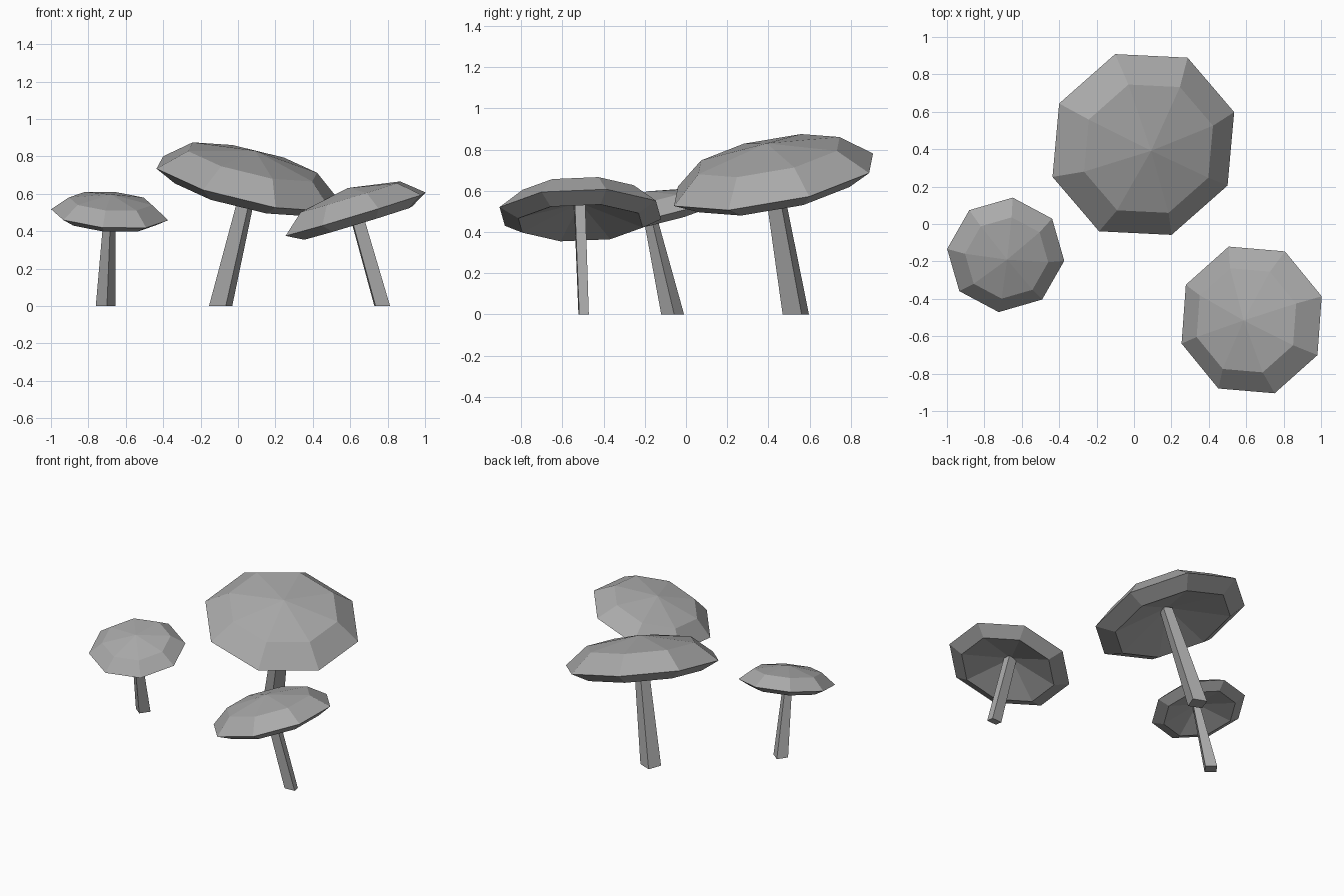
import bpy, bmesh
from math import cos, sin, radians
from mathutils import Vector

if "Cube" in bpy.data.objects:
    bpy.data.objects.remove(bpy.data.objects["Cube"])

grey = bpy.data.materials.new("dark_grey")
grey.diffuse_color = (0.4, 0.4, 0.4, 1)
grey.use_nodes = True
grey.node_tree.nodes["Principled BSDF"].inputs["Base Color"].default_value = grey.diffuse_color


def make_object(name, bm):
    bmesh.ops.recalc_face_normals(bm, faces=bm.faces[:])
    mesh = bpy.data.meshes.new(name)
    bm.to_mesh(mesh)
    bm.free()
    mesh.materials.append(grey)
    obj = bpy.data.objects.new(name, mesh)
    bpy.context.collection.objects.link(obj)
    return obj


def bridge(bm, a, b):
    n = len(a)
    for i in range(n):
        bm.faces.new((a[i], a[(i + 1) % n], b[(i + 1) % n], b[i]))


def fan(bm, ring, tip):
    for i in range(len(ring)):
        bm.faces.new((ring[i], ring[(i + 1) % len(ring)], tip))


# Eight-sided tilted cap: domed top, outer rim, hollow underside
def cap(name, centre, normal, radius, phase):
    bm = bmesh.new()
    centre = Vector(centre)
    rot = Vector((0, 0, 1)).rotation_difference(Vector(normal))

    def point(r, h, ang=0):
        p = Vector((r * cos(ang), r * sin(ang), h)) * radius
        return bm.verts.new(centre + rot @ p)

    profile = [(0.71, 0.235), (1.0, 0.0), (0.77, -0.12)]
    rings = [[point(r, h, radians(phase + 45 * i)) for i in range(8)]
             for r, h in profile]
    fan(bm, rings[0], point(0, 0.355))
    bridge(bm, rings[0], rings[1])
    bridge(bm, rings[1], rings[2])
    fan(bm, rings[2], point(0, 0.125))
    return make_object(name, bm)


# Four-sided tapered stem leaning from the ground into the cap
def stem(name, base, top, base_size, top_size, phase):
    bm = bmesh.new()
    rings = []
    for c, (sx, sy) in ((base, base_size), (top, top_size)):
        angs = [radians(phase + 90 * i) for i in range(4)]
        rings.append([bm.verts.new((c[0] + sx * cos(a), c[1] + sy * sin(a), c[2]))
                      for a in angs])
    bridge(bm, *rings)
    for ring in rings:
        bm.faces.new(ring)
    return make_object(name, bm)


# Large mushroom at the back
cap("large_cap", (0.05, 0.425, 0.653), (0.235, -0.19, 1), 0.522, 18.5)
stem("large_stem", (-0.093, 0.533, 0), (0.074, 0.413, 0.70),
     (0.068, 0.070), (0.045, 0.046), 24)

# Medium mushroom at the front right
cap("medium_cap", (0.629, -0.513, 0.491), (-0.303, -0.02, 1), 0.412, 18)
stem("medium_stem", (0.771, -0.497, 0), (0.615, -0.517, 0.55),
     (0.055, 0.033), (0.046, 0.036), 50)

# Small mushroom on the left
cap("small_cap", (-0.686, -0.165, 0.488), (0.07, -0.235, 1), 0.316, 38.6)
stem("small_stem", (-0.708, -0.065, 0), (-0.684, -0.185, 0.52),
     (0.053, 0.056), (0.031, 0.031), 8)
